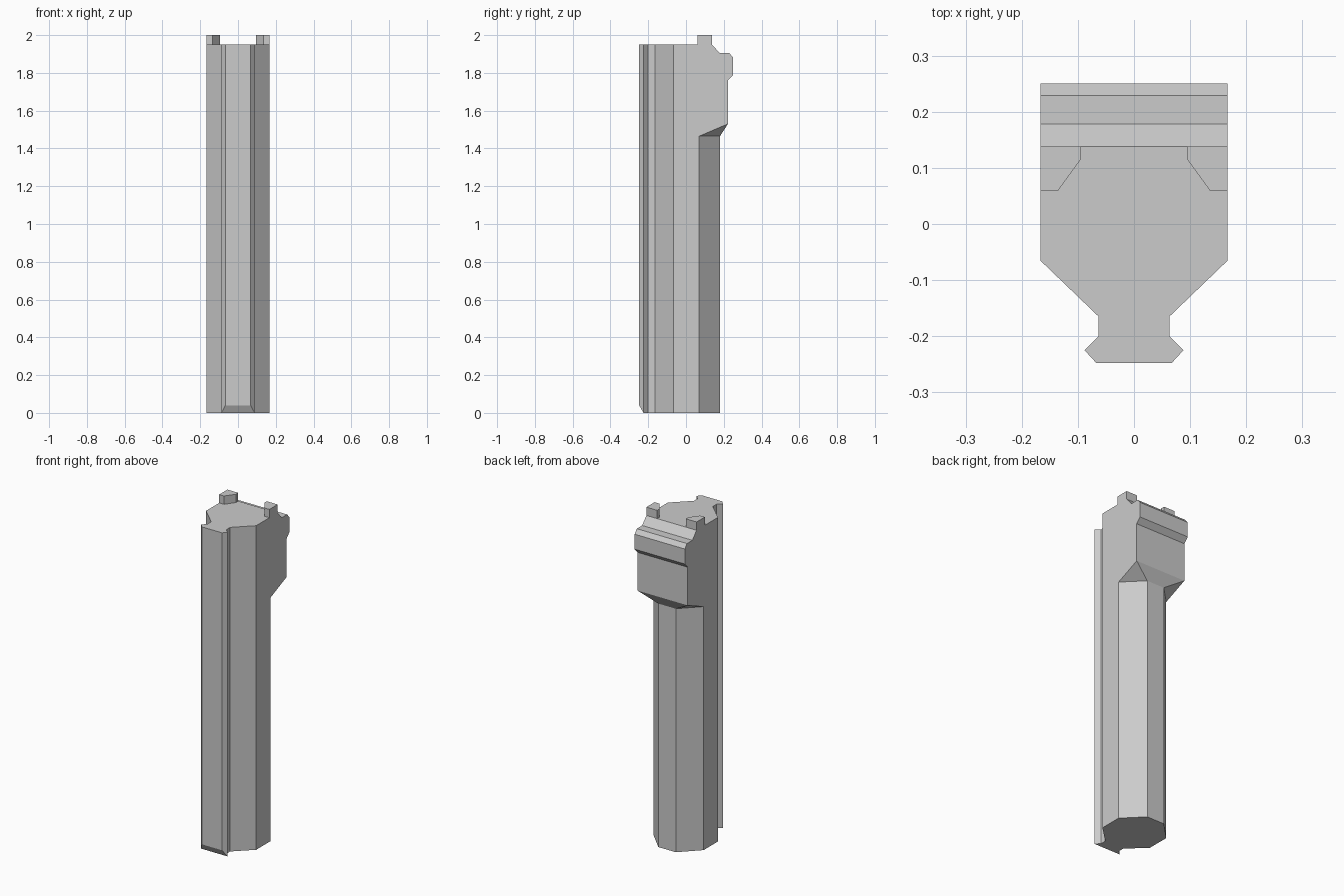
import bpy, bmesh

if "Cube" in bpy.data.objects:
    bpy.data.objects.remove(bpy.data.objects["Cube"])

W = 0.167            # half width of the block
TOP, LUG = 1.95, 2.0  # main top and lug top
bm = bmesh.new()


def face(pts):
    bm.faces.new([bm.verts.new(p) for p in pts])


def flip(pts):
    return [(-x, y, z) for x, y, z in reversed(pts)]


def pair(pts):
    """A face and its mirror image in x."""
    face(pts)
    face(flip(pts))


def span(pts):
    """One face across the centre line, from its right half outline."""
    face(pts + flip(pts))


# Right half of the plan: dovetail rail, then the angled front of the shaft
front = [(0.067, -0.248), (0.088, -0.225), (0.063, -0.2), (0.063, -0.165), (W, -0.065)]
back = [(W, 0.07), (0.058, 0.18)]
foot = [0.04, 0, 0, 0, 0]      # rail is bevelled at its lower front edge

low = [(x, y, z) for (x, y), z in zip(front, foot)]
high = [(x, y, TOP) for x, y in front]
for i in range(4):
    pair([low[i], low[i + 1], high[i + 1], high[i]])
span([low[0], high[0]])        # rail front
span(low[:2])                  # rail bevel

# Underside and octagonal back of the shaft
span(low[1:] + [(x, y, 0) for x, y in back])
NECK = 1.465
side_low, side_high = (*back[0], 0), (*back[0], NECK)
back_low, back_high = (*back[1], 0), (*back[1], NECK)
pair([side_low, back_low, back_high, side_high])
span([back_low, back_high])

# Head: stepped rear profile (y, z), running upward
head = [(W, y, z) for y, z in [(0.222, 1.53), (0.222, 1.76), (0.25, 1.79), (0.25, 1.88),
                               (0.229, 1.905), (0.178, 1.905), (0.138, TOP)]]
pair([side_high, back_high, head[0]])
span([back_high, head[0]])
for a, b in zip(head[:-2], head[1:-1]):
    span([a, b])

# Locking lugs: plan outline from outer rear corner round to outer front corner
lug = [(W, 0.138), (0.095, 0.138), (0.095, 0.115), (0.135, 0.06), (W, 0.06)]
base = [(x, y, TOP) for x, y in lug]
cap = [(x, y, LUG) for x, y in lug]
pair(cap)
for i in range(4):
    pair([base[i], base[i + 1], cap[i + 1], cap[i]])

span([head[-2], base[0], base[1]])   # rear slope below the lugs
span(high + base[:0:-1])             # main top surface around the lugs

# Flat sides, including the lug outline
pair([low[4], side_low, side_high] + head + [cap[0], cap[4], base[4], high[4]])

bmesh.ops.remove_doubles(bm, verts=bm.verts, dist=0.0005)
bmesh.ops.recalc_face_normals(bm, faces=bm.faces)
mesh = bpy.data.meshes.new("shaft_with_rail_and_head")
bm.to_mesh(mesh)
bm.free()
obj = bpy.data.objects.new("shaft_with_rail_and_head", mesh)
bpy.context.collection.objects.link(obj)
